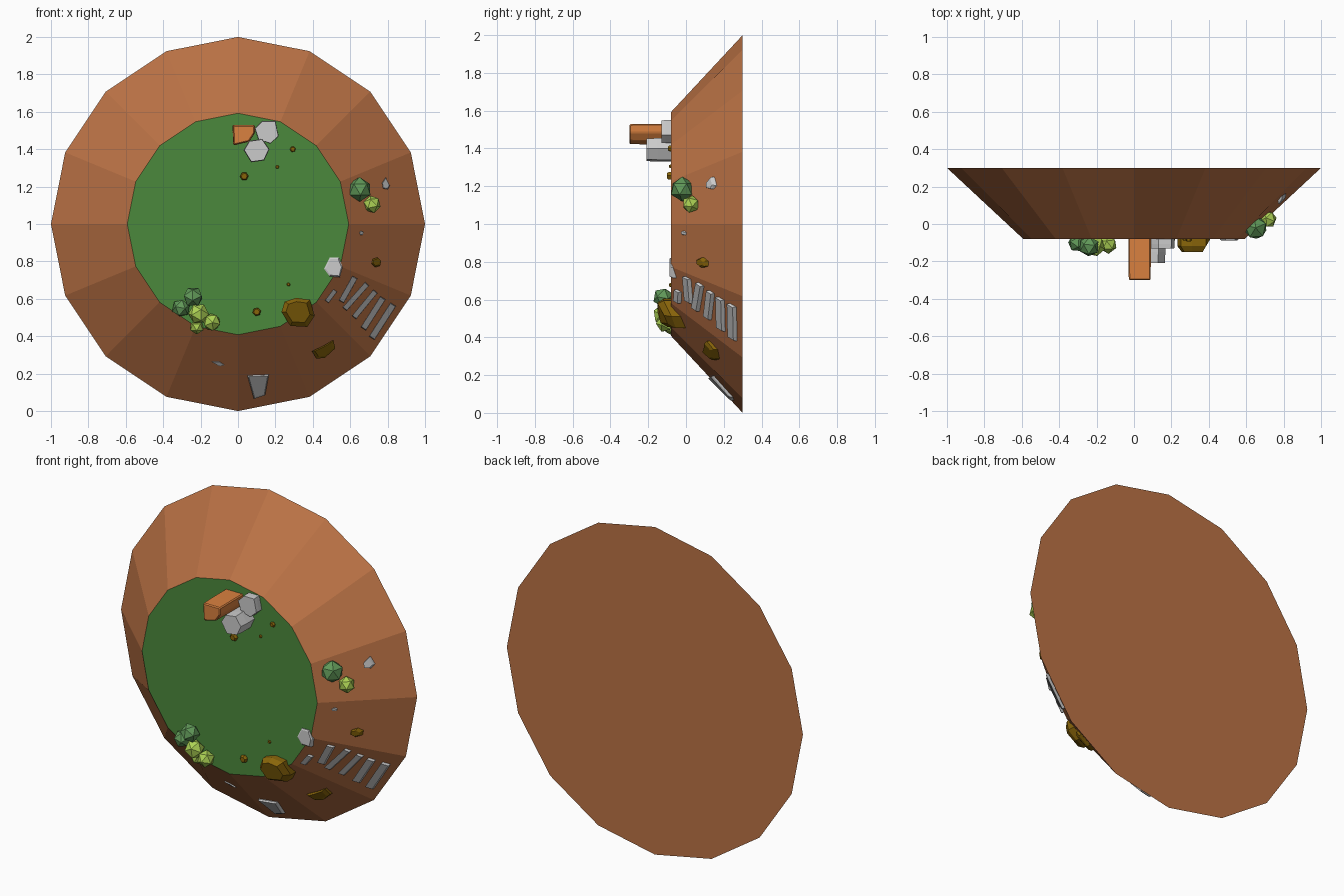
import bpy, bmesh
from math import pi, cos, sin, tau
from mathutils import Vector

if "Cube" in bpy.data.objects:
    bpy.data.objects.remove(bpy.data.objects["Cube"])

TOP_Y, BACK_Y, R_TOP, R_BASE, SIDES = -0.08, 0.30, 0.592, 1.0, 16


def mat(name, rgb):
    m = bpy.data.materials.new(name)
    m.diffuse_color = (*rgb, 1)
    m.use_nodes = True
    m.node_tree.nodes["Principled BSDF"].inputs["Base Color"].default_value = m.diffuse_color
    return m


BROWN = mat("earth", (0.50, 0.17, 0.06))
GREEN = mat("grass", (0.07, 0.25, 0.045))
ORANGE = mat("clay", (0.70, 0.22, 0.05))
GOLD = mat("ochre", (0.25, 0.13, 0.003))
LEAF = mat("leaf", (0.12, 0.32, 0.10))
LIME = mat("lime_leaf", (0.42, 0.65, 0.09))


def finish(name, bm, mats=()):
    bmesh.ops.recalc_face_normals(bm, faces=bm.faces)
    me = bpy.data.meshes.new(name)
    bm.to_mesh(me)
    bm.free()
    for m in mats:
        me.materials.append(m)
    ob = bpy.data.objects.new(name, me)
    bpy.context.collection.objects.link(ob)
    return ob


def surface_y(x, z):
    """Depth of the mound surface behind a front-view point."""
    d = max(x * cos(a) + (z - 1) * sin(a)
            for a in [(k + 0.5) * tau / SIDES for k in range(SIDES)])
    r = d / cos(pi / SIDES)
    return max(TOP_Y, TOP_Y + (r - R_TOP) * (BACK_Y - TOP_Y) / (R_BASE - R_TOP))


def stone(name, pts, height, shrink=0.85, material=None, front=None, bevel=0):
    """Tapered stone from a front-view outline, standing on the mound."""
    bm = bmesh.new()
    cx = sum(p[0] for p in pts) / len(pts)
    cz = sum(p[1] for p in pts) / len(pts)
    low, mid, high = [], [], []
    for x, z in pts:
        y = surface_y(x, z)
        tx, tz = cx + (x - cx) * shrink, cz + (z - cz) * shrink
        ty = front if front is not None else surface_y(tx, tz) - height
        low.append(bm.verts.new((x, y + 0.015, z)))
        mid.append(bm.verts.new((x, y + (ty - y) * 0.55, z)))
        high.append(bm.verts.new((tx, ty, tz)))
    n = len(pts)
    for a, b in ((low, mid), (mid, high)):
        for i in range(n):
            j = (i + 1) % n
            bm.faces.new((a[i], a[j], b[j], b[i]))
    bm.faces.new(low)
    bm.faces.new(high)
    ob = finish(name, bm, [material] if material else [])
    if bevel:
        mod = ob.modifiers.new("edge", "BEVEL")
        mod.width, mod.segments = bevel, 1
    return ob


def ngon(x, z, r, n, turn=0.3, squash=1.0):
    return [(x + r * cos(turn + i * tau / n), z + r * squash * sin(turn + i * tau / n))
            for i in range(n)]


# mound: sixteen-sided frustum with a grass cap
bm = bmesh.new()
rings = [[bm.verts.new((r * cos(i * tau / SIDES), y, 1 + r * sin(i * tau / SIDES)))
          for i in range(SIDES)] for r, y in ((R_TOP, TOP_Y), (R_BASE, BACK_Y))]
for i in range(SIDES):
    j = (i + 1) % SIDES
    bm.faces.new((rings[0][i], rings[0][j], rings[1][j], rings[1][i]))
bm.faces.new(rings[0]).material_index = 1
bm.faces.new(rings[1])
finish("mound", bm, [BROWN, GREEN])

# standing clay block and grey stones beside it
stone("clay_pillar", [(-0.03, 1.53), (0.09, 1.53), (0.09, 1.485), (0.06, 1.44), (-0.025, 1.42)],
      0.22, 0.97, ORANGE, front=-0.30, bevel=0.006)
stone("stone_upper", [(0.09, 1.51), (0.13, 1.55), (0.20, 1.55), (0.217, 1.47), (0.175, 1.43), (0.11, 1.45)],
      0.05, 0.97, front=-0.13)
stone("stone_lower", [(0.03, 1.395), (0.06, 1.445), (0.13, 1.455), (0.168, 1.40), (0.14, 1.34), (0.07, 1.33)],
      0.13, 0.95, front=-0.208)

# grey stones on the rim and slope
stone("rim_stone", [(0.46, 0.76), (0.49, 0.82), (0.54, 0.82), (0.56, 0.77), (0.545, 0.715), (0.49, 0.72)],
      0.03, front=-0.088)
stone("slope_slab", [(0.05, 0.19), (0.165, 0.195), (0.145, 0.085), (0.085, 0.065)], 0.022, 0.88)
stone("slope_chip_left", [(-0.145, 0.265), (-0.10, 0.265), (-0.07, 0.245), (-0.10, 0.24)], 0.01)
stone("slope_chip_right", [(0.77, 1.22), (0.79, 1.25), (0.812, 1.205), (0.80, 1.185), (0.775, 1.19)], 0.022)
stone("pebble", ngon(0.66, 0.952, 0.012, 5), 0.01)

# ochre boulders and small pebbles
stone("boulder", [(0.232, 0.53), (0.25, 0.585), (0.31, 0.605), (0.385, 0.595), (0.41, 0.51), (0.37, 0.45), (0.28, 0.455)],
      0.07, 0.72, GOLD)
stone("slope_boulder", [(0.395, 0.32), (0.45, 0.345), (0.51, 0.38), (0.52, 0.335), (0.465, 0.285), (0.42, 0.28)],
      0.035, 0.75, GOLD)
for i, (x, z, r) in enumerate([(0.74, 0.795, 0.027), (0.10, 0.53, 0.023), (0.27, 0.677, 0.01),
                               (0.293, 1.40, 0.016), (0.21, 1.305, 0.01), (0.033, 1.255, 0.023)]):
    stone(f"ochre_pebble_{i}", ngon(x, z, r, 6, 0.3 + i), r * 0.9, 0.7, GOLD)

# low-poly bushes
for i, (x, y, z, r, m) in enumerate([
        (0.65, -0.02, 1.185, 0.066, LEAF), (0.717, 0.025, 1.105, 0.048, LIME),
        (-0.24, -0.12, 0.61, 0.056, LEAF), (-0.305, -0.10, 0.55, 0.05, LEAF),
        (-0.21, -0.12, 0.52, 0.057, LIME), (-0.14, -0.11, 0.475, 0.05, LIME),
        (-0.22, -0.075, 0.45, 0.04, LIME)]):
    bm = bmesh.new()
    bmesh.ops.create_icosphere(bm, subdivisions=1, radius=r)
    ob = finish(f"bush_{i}", bm, [m])
    ob.location = (x, y, z)
    ob.rotation_euler = (0.5 * i, 0.7 * i, 0.4)

# stair treads across one sloping facet
for i, (x0, z0, x1, z1, w) in enumerate([
        (0.475, 0.585, 0.52, 0.645, 0.012), (0.552, 0.585, 0.625, 0.715, 0.015),
        (0.57, 0.545, 0.69, 0.68, 0.014), (0.62, 0.50, 0.735, 0.64, 0.014),
        (0.67, 0.44, 0.775, 0.605, 0.016), (0.715, 0.39, 0.83, 0.57, 0.017)]):
    a, b = Vector((x0, z0)), Vector((x1, z1))
    d = (b - a).normalized()
    s = Vector((d.y, -d.x)) * w
    stone(f"tread_{i}", [tuple(p) for p in (a - s, b - s, b + s, a + s)], 0.02, 0.96)
